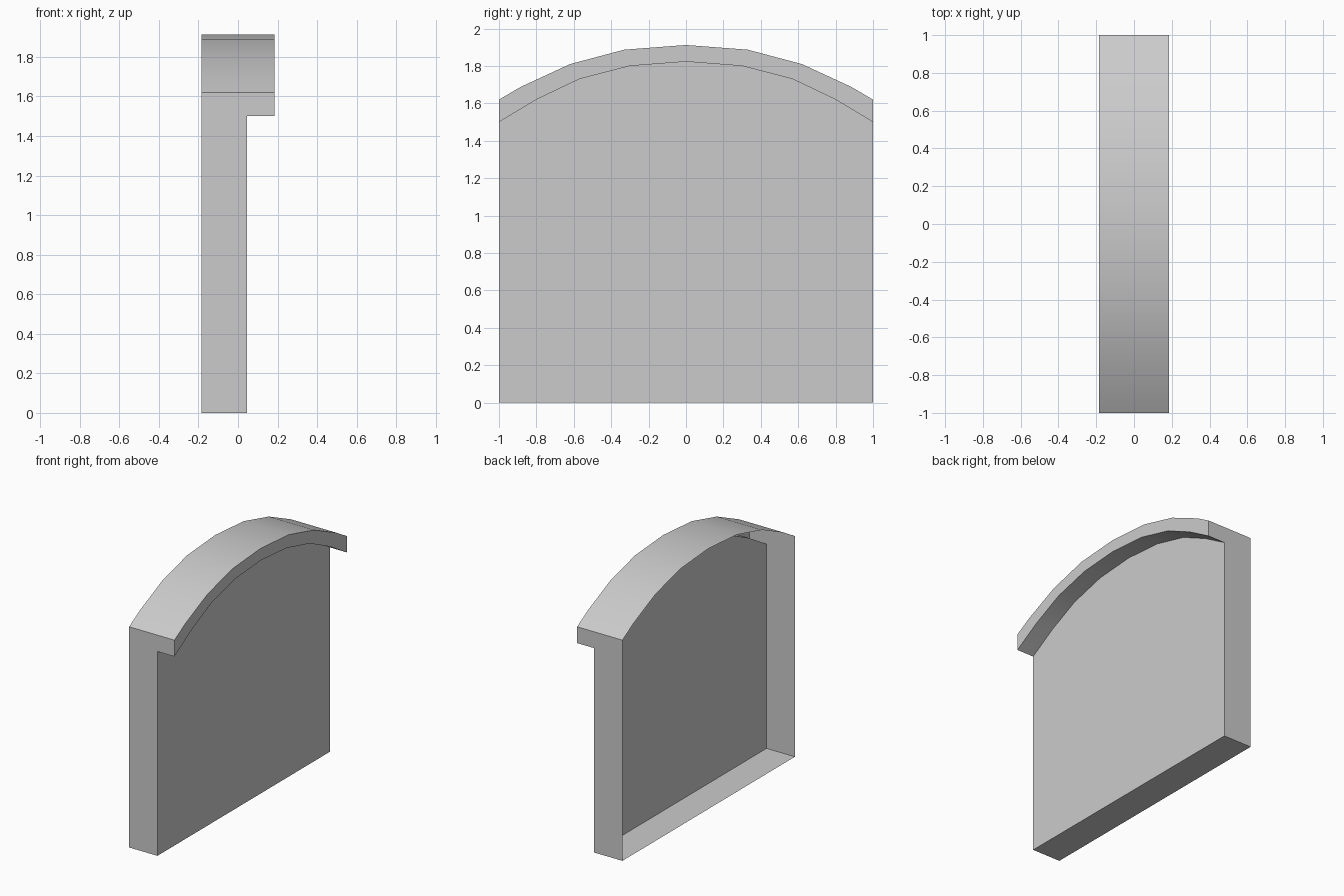
import bpy

if "Cube" in bpy.data.objects:
    bpy.data.objects.remove(bpy.data.objects["Cube"])

BACK, PANEL, LIP = -0.184, 0.046, 0.184      # x of open back, panel and overhang
LOW, EAVE = 1.50, 1.62                       # z of the soffit and roof ends

grey = bpy.data.materials.new("light grey")
grey.diffuse_color = (0.6, 0.6, 0.6, 1)
grey.use_nodes = True
grey.node_tree.nodes["Principled BSDF"].inputs["Base Color"].default_value = grey.diffuse_color


def mirrored(half):
    """Complete an arch from its half, ordered from -y to +y."""
    return [(-y, z) for y, z in half] + [(y, z) for y, z in half[-2::-1]]


outer = mirrored([(1, EAVE), (0.88, 1.69), (0.62, 1.81), (0.33, 1.887), (0, 1.912)])
inner = mirrored([(1, LOW), (0.80, 1.62), (0.57, 1.73), (0.30, 1.80), (0, 1.823)])


def part(name, verts, faces, smooth=False):
    mesh = bpy.data.meshes.new(name)
    mesh.from_pydata(verts, [], faces)
    mesh.materials.append(grey)
    for p in mesh.polygons:
        p.use_smooth = smooth
    obj = bpy.data.objects.new(name, mesh)
    bpy.context.collection.objects.link(obj)


def strip(name, arch, x0, x1, up):
    """Curved sheet that follows an arch between two x positions."""
    n = len(arch)
    verts = [(x, y, z) for x in (x0, x1) for y, z in arch]
    quads = [(i, i + n, i + n + 1, i + 1) for i in range(n - 1)]
    part(name, verts, quads if up else [q[::-1] for q in quads], True)


# Curved roof and the underside of its overhang
strip("roof", outer, BACK, LIP, True)
strip("overhang_underside", inner, PANEL, LIP, False)

# Arched band on the edge of the overhang
n = len(outer)
part("overhang_rim", [(LIP, y, z) for y, z in inner + outer],
     [(i, i + 1, i + n + 1, i + n) for i in range(n - 1)])

# Arched main panel
outline = [(-1, 0), (1, 0)] + inner[::-1]
part("main_panel", [(PANEL, y, z) for y, z in outline], [tuple(range(len(outline)))])

# Side walls with the overhang ends
side = [(BACK, 0), (PANEL, 0), (PANEL, LOW), (LIP, LOW), (LIP, EAVE), (BACK, EAVE)]
for name, y in (("front_wall", -1), ("rear_wall", 1)):
    order = tuple(range(6))
    part(name, [(x, y, z) for x, z in side], [order if y < 0 else order[::-1]])

# Floor; the back stays open
part("floor", [(BACK, -1, 0), (BACK, 1, 0), (PANEL, 1, 0), (PANEL, -1, 0)], [(0, 1, 2, 3)])
